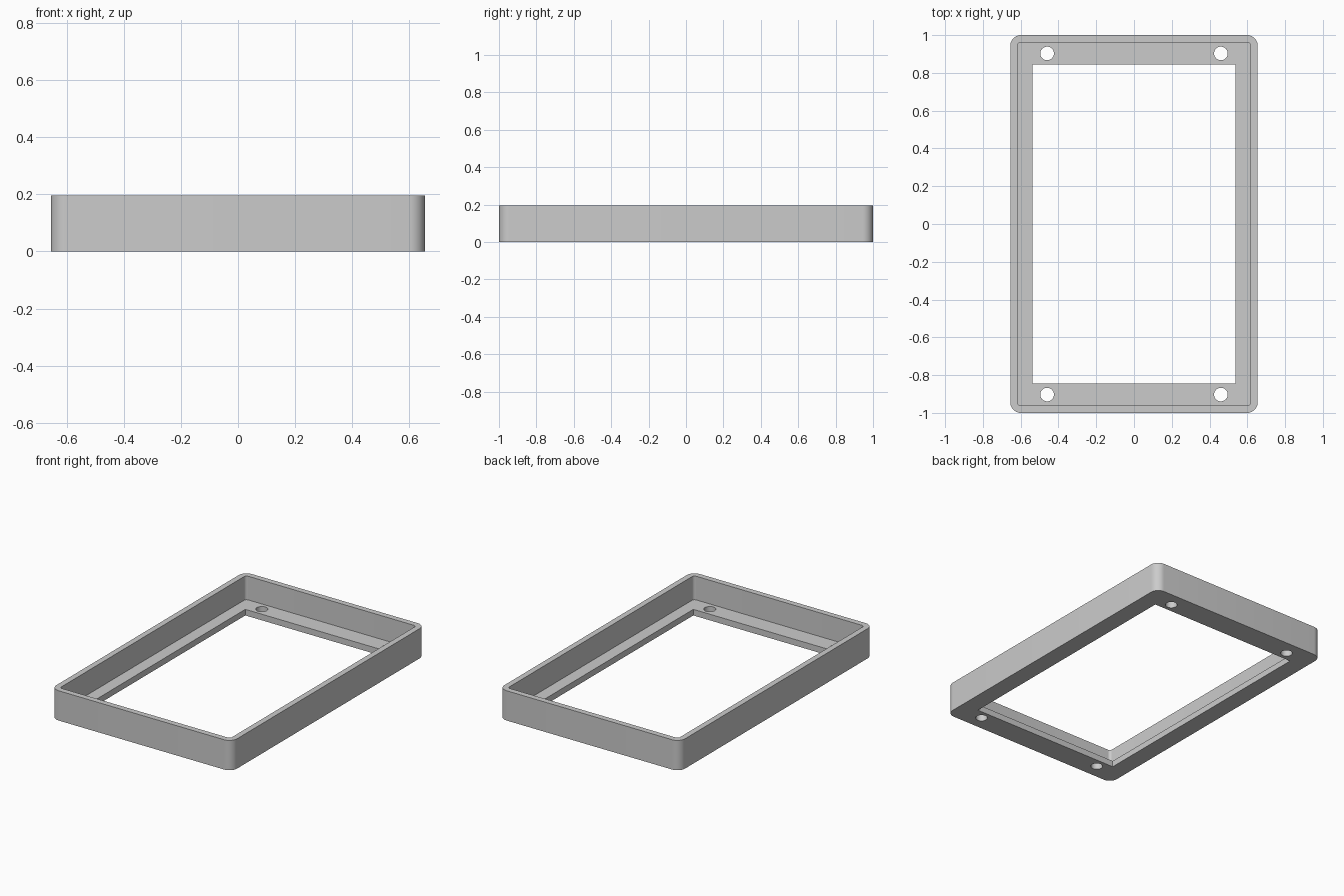
import bpy
import bmesh
from math import radians, cos, sin

HALF_X, HALF_Y, HEIGHT = 0.655, 1.0, 0.195
WALL, FLOOR, RADIUS = 0.038, 0.04, 0.056

if "Cube" in bpy.data.objects:
    bpy.data.objects.remove(bpy.data.objects["Cube"], do_unlink=True)

grey = bpy.data.materials.new("plain grey")
grey.use_nodes = True
colour = (0.6, 0.6, 0.6, 1)
grey.diffuse_color = colour
grey.node_tree.nodes["Principled BSDF"].inputs["Base Color"].default_value = colour


def prism(name, outline, z0, z1):
    """Extrude a flat outline from z0 to z1."""
    bm = bmesh.new()
    base = bm.faces.new([bm.verts.new((x, y, z0)) for x, y in outline])
    top = bmesh.ops.extrude_face_region(bm, geom=[base])["geom"]
    moved = [v for v in top if isinstance(v, bmesh.types.BMVert)]
    bmesh.ops.translate(bm, verts=moved, vec=(0, 0, z1 - z0))
    bmesh.ops.recalc_face_normals(bm, faces=bm.faces)
    mesh = bpy.data.meshes.new(name)
    bm.to_mesh(mesh)
    bm.free()
    mesh.materials.append(grey)
    obj = bpy.data.objects.new(name, mesh)
    bpy.context.collection.objects.link(obj)
    return obj


def arc(cx, cy, r, start, sweep, steps):
    angles = [radians(start + sweep * i / steps) for i in range(steps + 1)]
    return [(cx + r * cos(a), cy + r * sin(a)) for a in angles]


def rounded_rectangle(hx, hy, r):
    points = []
    for i, (sx, sy) in enumerate([(1, 1), (-1, 1), (-1, -1), (1, -1)]):
        points += arc(sx * (hx - r), sy * (hy - r), r, 90 * i, 90, 10)
    return points


def rectangle(hx, hy):
    return [(hx, hy), (-hx, hy), (-hx, -hy), (hx, -hy)]


# Solid outer block
frame = prism("bezel_frame", rounded_rectangle(HALF_X, HALF_Y, RADIUS), 0, HEIGHT)

# Recess inside the rim, window through the floor, four screw holes
cutters = [
    prism("recess_cutter",
          rounded_rectangle(HALF_X - WALL, HALF_Y - WALL, RADIUS - WALL), FLOOR, 0.3),
    prism("window_cutter", rectangle(0.538, 0.844), -0.1, 0.1),
]
for sx in (-1, 1):
    for sy in (-1, 1):
        hole = arc(sx * 0.46, sy * 0.903, 0.036, 0, 360, 32)[:-1]
        cutters.append(prism("screw_hole_cutter", hole, -0.1, 0.1))

for cutter in cutters:
    cutter.hide_render = True
    cut = frame.modifiers.new(cutter.name, "BOOLEAN")
    cut.operation = "DIFFERENCE"
    cut.solver = "EXACT"
    cut.object = cutter

# Apply the cuts and drop the cutters
bpy.ops.object.select_all(action="DESELECT")
frame.select_set(True)
bpy.context.view_layer.objects.active = frame
for name in [m.name for m in frame.modifiers]:
    bpy.ops.object.modifier_apply(modifier=name)
for cutter in cutters:
    bpy.data.objects.remove(cutter, do_unlink=True)

bpy.ops.object.shade_smooth_by_angle(angle=radians(30))
